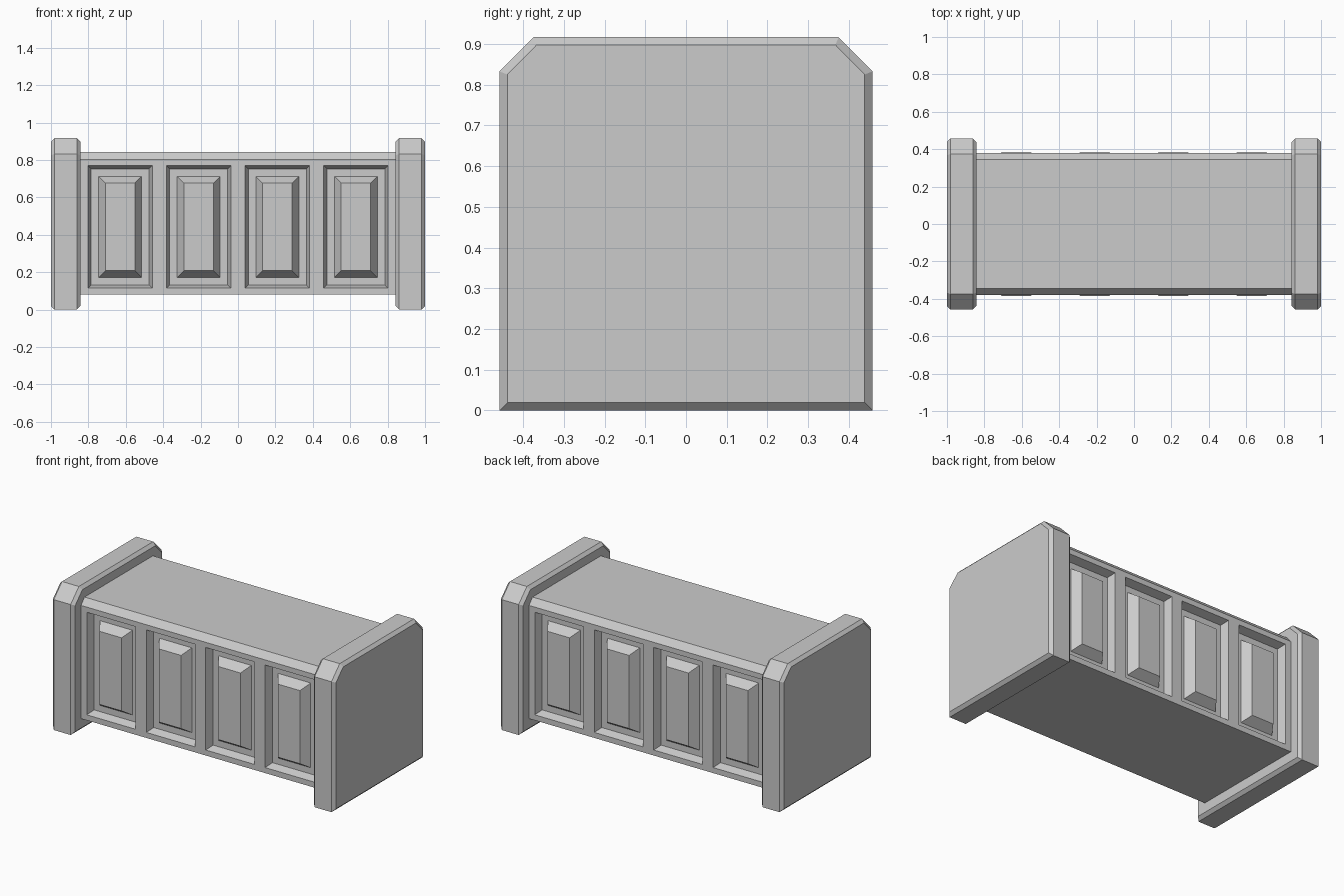
import bpy, bmesh
from mathutils import Vector

if "Cube" in bpy.data.objects:
    bpy.data.objects.remove(bpy.data.objects["Cube"], do_unlink=True)

# Single plain grey material
grey = bpy.data.materials.new("stone_grey")
grey.use_nodes = True
colour = (0.6, 0.6, 0.6, 1)
grey.diffuse_color = colour
grey.node_tree.nodes["Principled BSDF"].inputs["Base Color"].default_value = colour


def extrude_profile(profile, x0, x1):
    """Extrude a (y, z) outline along x."""
    bm = bmesh.new()
    face = bm.faces.new([bm.verts.new((x0, y, z)) for y, z in profile])
    ext = bmesh.ops.extrude_face_region(bm, geom=[face])
    moved = [v for v in ext["geom"] if isinstance(v, bmesh.types.BMVert)]
    bmesh.ops.translate(bm, verts=moved, vec=(x1 - x0, 0, 0))
    bmesh.ops.recalc_face_normals(bm, faces=bm.faces)
    return bm


def finish(bm, name):
    mesh = bpy.data.meshes.new(name)
    bm.normal_update()
    bm.to_mesh(mesh)
    bm.free()
    mesh.materials.append(grey)
    obj = bpy.data.objects.new(name, mesh)
    bpy.context.collection.objects.link(obj)


# Body with chamfered top edges
bm = extrude_profile([(-0.38, 0.08), (0.38, 0.08), (0.38, 0.803),
                      (0.345, 0.843), (-0.345, 0.843), (-0.38, 0.803)], -0.86, 0.86)

# Cut the long sides into panel cells
half_width, low, high = 0.172, 0.115, 0.77
centres = [-0.63, -0.21, 0.21, 0.63]
cuts = [((c + s * half_width, 0, 0), (1, 0, 0)) for c in centres for s in (-1, 1)]
cuts += [((0, 0, z), (0, 0, 1)) for z in (low, high)]
for point, normal in cuts:
    bmesh.ops.bisect_plane(bm, geom=bm.verts[:] + bm.edges[:] + bm.faces[:],
                           plane_co=point, plane_no=normal)
bm.normal_update()


def is_panel(face):
    c = face.calc_center_median()
    return (abs(face.normal.y) > 0.99 and low < c.z < high
            and any(abs(c.x - p) < 0.05 for p in centres))


# Sloped recess, flat margin, then raised bevelled panel
panels = [f for f in bm.faces if is_panel(f)]
for thickness, depth in ((0.017, -0.05), (0.04, 0), (0.037, 0.056)):
    bmesh.ops.inset_individual(bm, faces=panels, thickness=thickness,
                               depth=depth, use_even_offset=True)
    bm.normal_update()
finish(bm, "panelled_body")

# End slabs with clipped upper corners and chamfered rims
for side, name in ((1, "left_end_slab"), (-1, "right_end_slab")):
    bm = extrude_profile([(-0.458, 0), (0.458, 0), (0.458, 0.833), (0.375, 0.917),
                          (-0.375, 0.917), (-0.458, 0.833)], side * 0.843, side * 1.0)
    rims = [e for e in bm.edges if abs(e.verts[0].co.x - e.verts[1].co.x) < 0.001]
    bmesh.ops.bevel(bm, geom=rims, offset=0.019, offset_type='OFFSET',
                    segments=1, affect='EDGES')
    finish(bm, name)
